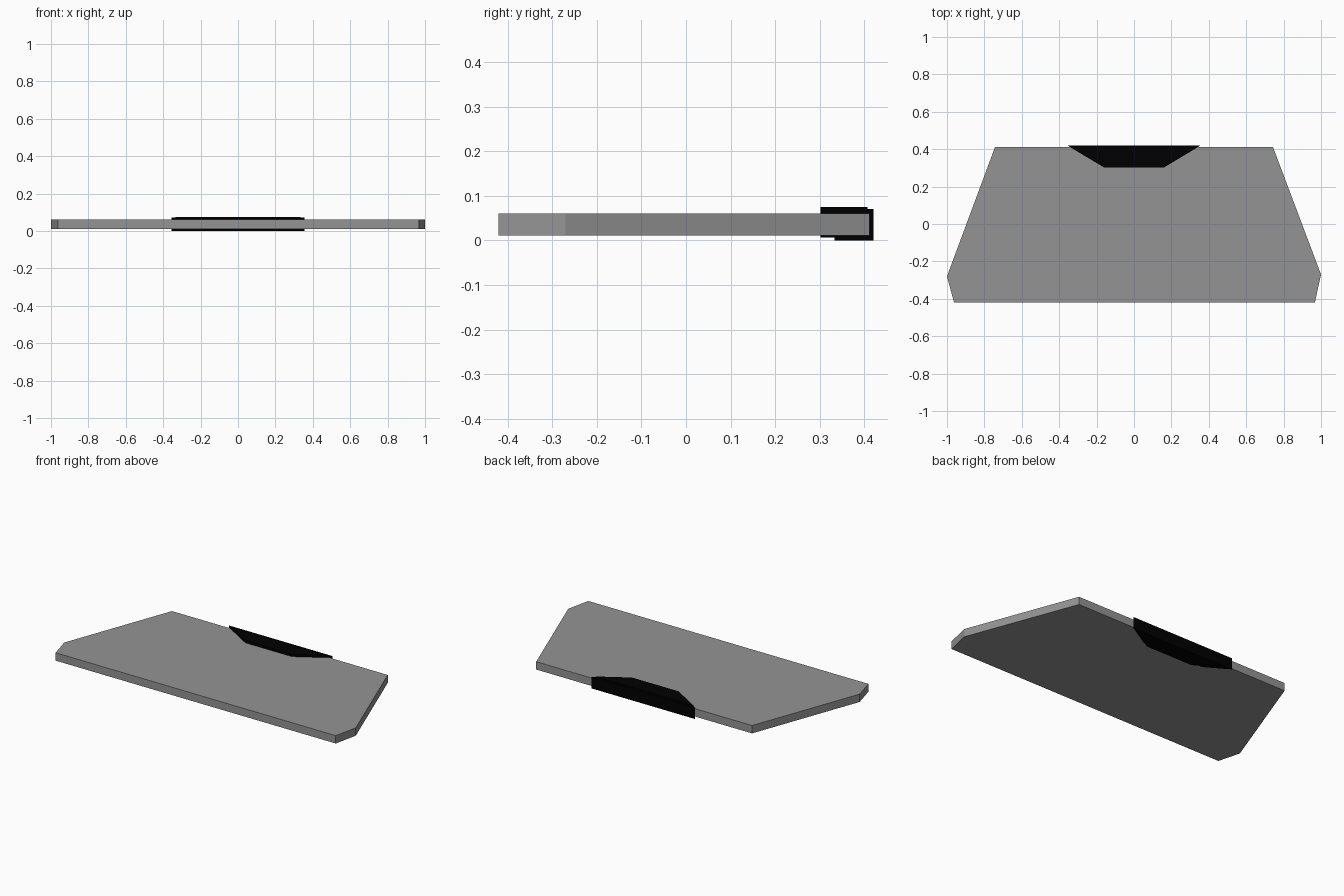
import bpy, bmesh

if "Cube" in bpy.data.objects:
    bpy.data.objects.remove(bpy.data.objects["Cube"])

def colour(name, value):
    mat = bpy.data.materials.new(name)
    mat.diffuse_color = (value, value, value, 1)
    mat.use_nodes = True
    mat.node_tree.nodes["Principled BSDF"].inputs["Base Color"].default_value = mat.diffuse_color
    return mat

black = colour("black", 0.0)
dark_grey = colour("dark_grey", 0.295)

def slab(name, outline, z0, z1, mat):
    bm = bmesh.new()
    face = bm.faces.new([bm.verts.new((x, y, z0)) for x, y in outline])
    ext = bmesh.ops.extrude_face_region(bm, geom=[face])
    verts = [v for v in ext["geom"] if isinstance(v, bmesh.types.BMVert)]
    bmesh.ops.translate(bm, verts=verts, vec=(0, 0, z1 - z0))
    bmesh.ops.recalc_face_normals(bm, faces=bm.faces)
    me = bpy.data.meshes.new(name)
    bm.to_mesh(me)
    bm.free()
    me.materials.append(mat)
    ob = bpy.data.objects.new(name, me)
    bpy.context.collection.objects.link(ob)
    return ob

def trapezoid(y_inner, y_outer, half_inner, half_outer):
    return [(-half_inner, y_inner), (half_inner, y_inner),
            (half_outer, y_outer), (-half_outer, y_outer)]

# Main plate with clipped front corners
slab("plate", [(-0.962, -0.42), (0.967, -0.42), (1.0, -0.27), (0.743, 0.412),
               (-0.743, 0.412), (-1.0, -0.28)], 0.011, 0.06, dark_grey)

# Black clip wrapping the rear edge
slab("clip_top", trapezoid(0.302, 0.407, 0.16, 0.335), 0.06, 0.075, black)
slab("clip_back", trapezoid(0.407, 0.42, 0.335, 0.355), 0.0, 0.071, black)
slab("clip_bottom", trapezoid(0.302, 0.407, 0.16, 0.335), 0.007, 0.011, black)
slab("clip_bottom_pad", trapezoid(0.333, 0.407, 0.212, 0.335), 0.0, 0.007, black)
